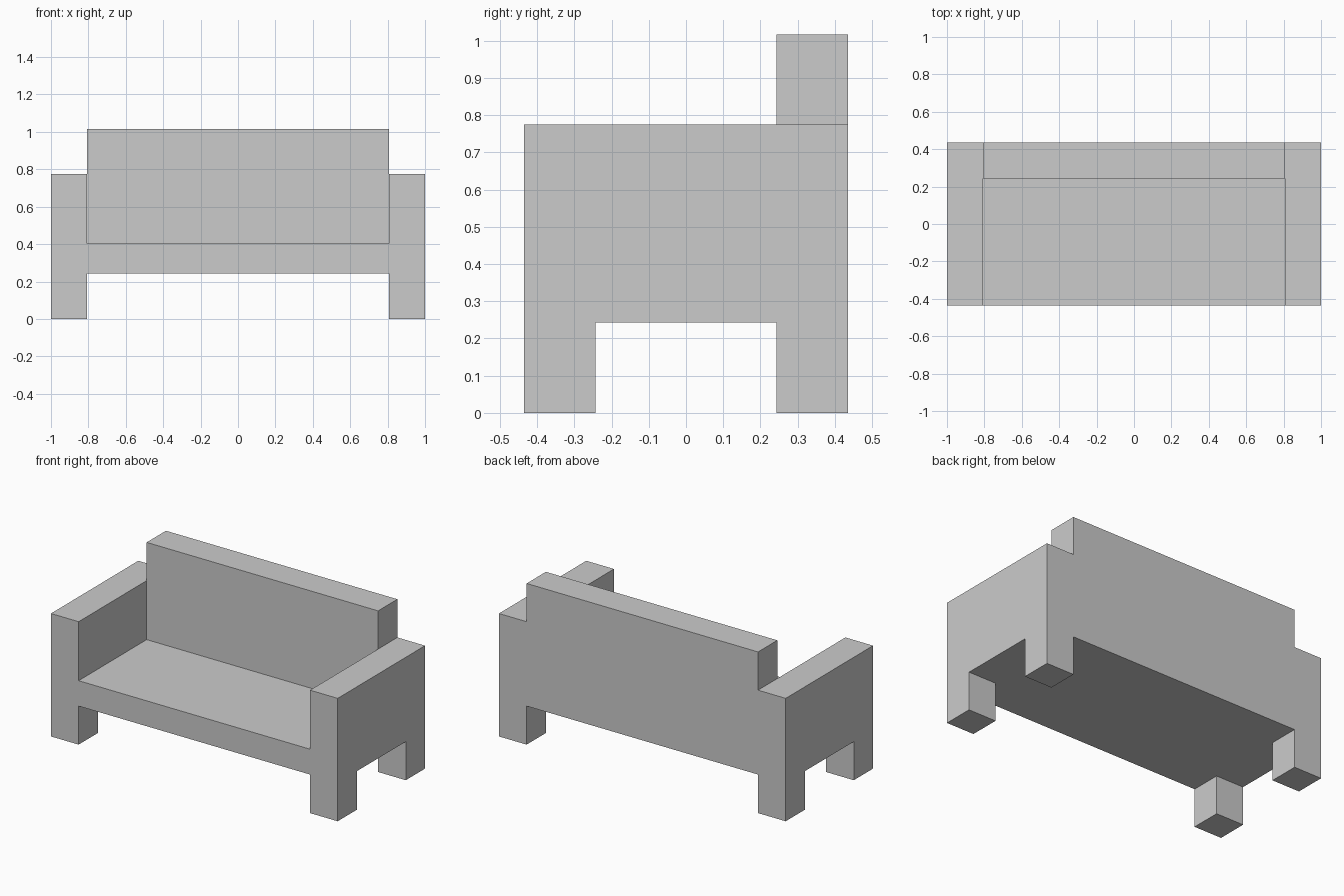
import bpy
import bmesh

if "Cube" in bpy.data.objects:
    bpy.data.objects.remove(bpy.data.objects["Cube"])

HALF_W, INNER_X = 1.0, 0.807       # outer and inner side of the arms
HALF_D, INNER_Y = 0.435, 0.243     # outer depth, leg / backrest inner line
LEG_Z, SEAT_Z, ARM_Z, BACK_Z = 0.243, 0.403, 0.775, 1.016


def extrude_profile(name, profile, x0, x1):
    """Solid made by sweeping a (y, z) side profile from x0 to x1."""
    bm = bmesh.new()
    face = bm.faces.new([bm.verts.new((x0, y, z)) for y, z in profile])
    result = bmesh.ops.extrude_face_region(bm, geom=[face], use_keep_orig=True)
    verts = [v for v in result["geom"] if isinstance(v, bmesh.types.BMVert)]
    bmesh.ops.translate(bm, verts=verts, vec=(x1 - x0, 0, 0))
    bmesh.ops.recalc_face_normals(bm, faces=bm.faces)
    mesh = bpy.data.meshes.new(name)
    bm.to_mesh(mesh)
    bm.free()
    obj = bpy.data.objects.new(name, mesh)
    bpy.context.collection.objects.link(obj)
    return obj


# Armrests, each running down into a front and a back leg
arm_profile = [(-HALF_D, 0), (-INNER_Y, 0), (-INNER_Y, LEG_Z), (INNER_Y, LEG_Z),
               (INNER_Y, 0), (HALF_D, 0), (HALF_D, ARM_Z), (-HALF_D, ARM_Z)]
extrude_profile("left_arm_and_legs", arm_profile, -HALF_W, -INNER_X)
extrude_profile("right_arm_and_legs", arm_profile, INNER_X, HALF_W)

# Seat and backrest as one L-shaped body between the arms
seat_profile = [(-HALF_D, LEG_Z), (HALF_D, LEG_Z), (HALF_D, BACK_Z),
                (INNER_Y, BACK_Z), (INNER_Y, SEAT_Z), (-HALF_D, SEAT_Z)]
extrude_profile("seat_and_backrest", seat_profile, -INNER_X, INNER_X)
